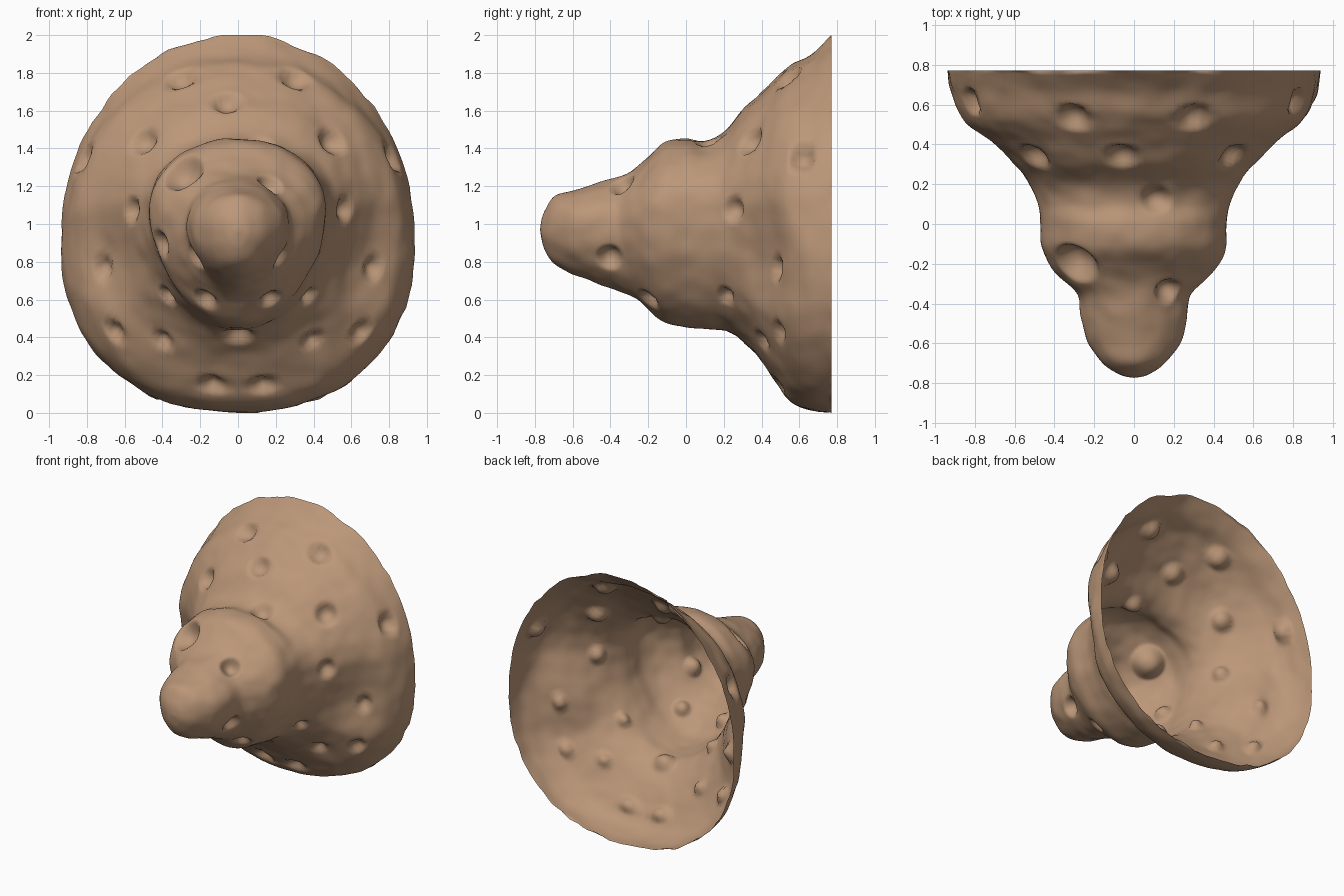
import bpy, bmesh, math
from mathutils import Vector, noise

if "Cube" in bpy.data.objects:
    bpy.data.objects.remove(bpy.data.objects["Cube"])

SEG, SUB = 144, 8

# Sections along the cone: y, top z, bottom z, half width, height of widest point
rows = [(-0.768, 0.99, 0.95, 0.02, .97), (-0.755, 1.07, 0.87, 0.07, .97), (-0.70, 1.15, 0.79, 0.15, .98),
        (-0.60, 1.18, 0.735, 0.232, .98), (-0.48, 1.215, 0.69, 0.265, .99), (-0.36, 1.25, 0.65, 0.28, 1.0),
        (-0.28, 1.285, 0.615, 0.36, 1.03), (-0.20, 1.35, 0.55, 0.43, 1.06), (-0.11, 1.43, 0.48, 0.465, 1.08),
        (0.0, 1.455, 0.455, 0.468, 1.08), (0.10, 1.44, 0.44, 0.485, 1.07), (0.20, 1.485, 0.43, 0.53, 1.06),
        (0.30, 1.615, 0.375, 0.61, 1.05), (0.40, 1.70, 0.27, 0.715, 1.04), (0.49, 1.785, 0.14, 0.83, 1.02),
        (0.56, 1.845, 0.055, 0.88, .98), (0.67, 1.905, 0.01, 0.922, .92), (0.768, 2.0, 0.005, 0.938, .90)]

# Broad shallow hollows on the lower flanks, then pits; x, y, z, radius, depth (mirrored)
paired = [(.68, .44, .84, .34, .055),
          (.31, .52, 1.78, .09, .06), (.48, .36, 1.43, .085, .06), (.81, .62, 1.36, .08, .06),
          (.57, .25, 1.08, .07, .05), (.23, -.40, .82, .075, .055), (.72, .50, .78, .06, .05),
          (.17, -.20, .61, .065, .05), (.38, .20, .61, .055, .045), (.64, .51, .44, .06, .045),
          (.39, .41, .39, .055, .045), (.15, .48, .15, .065, .05)]
# Pits that appear once
single = [(-.06, .35, 1.63, .085, .055), (-.28, -.18, 1.25, .125, .09), (.12, .12, 1.43, .08, .05),
          (.17, -.33, 1.20, .075, .06), (-.42, -.18, .90, .075, .05), (0, .25, .41, .085, .06)]


def spline(p, t):
    a, b, c, d = p
    return 0.5 * (2*b + (c-a)*t + (2*a-5*b+4*c-d)*t*t + (3*b-a-3*c+d)*t**3)


def section(i, t):
    ids = [max(0, min(len(rows) - 1, k)) for k in (i-1, i, i+1, i+2)]
    return [spline([rows[k][n] for k in ids], t) for n in range(5)]


def power(v, e):
    return math.copysign(abs(v) ** e, v)


# Hollow cone shell, open at the back
sections = [section(i, s / SUB) for i in range(len(rows) - 1) for s in range(SUB)] + [rows[-1]]
bm = bmesh.new()
rings = []
for y, top, bot, w, cz in sections:
    full = min(1, max(0, (y - 0.2) / 0.3))    # lower rim is fuller than an ellipse
    ring = []
    for k in range(SEG):
        a = 2 * math.pi * k / SEG
        s, c = math.sin(a), math.cos(a)
        e = 2 / (2.05 if s > 0 else 1.88 + 0.34 * full)
        z = cz + power(s, e) * ((top - cz) if s > 0 else (cz - bot))
        ring.append(bm.verts.new((w * power(c, e), y, z)))
    rings.append(ring)
for r0, r1 in zip(rings, rings[1:]):
    for k in range(SEG):
        j = (k + 1) % SEG
        bm.faces.new((r0[k], r0[j], r1[j], r1[k]))
tip = bm.verts.new((0, -0.77, 0.97))
for k in range(SEG):
    bm.faces.new((tip, rings[0][k], rings[0][(k + 1) % SEG]))
bmesh.ops.recalc_face_normals(bm, faces=bm.faces)
bm.normal_update()
if tip.link_faces[0].normal.y > 0:
    bmesh.ops.reverse_faces(bm, faces=bm.faces)
bm.normal_update()

# Press the pits inward and add gentle lumps
base = [(v, v.co.copy(), v.normal.copy()) for v in bm.verts]
pits = single + paired + [(-x, *rest) for x, *rest in paired]
move = {v: n * (0.008 * noise.noise(co * 4.5) + 0.006 * noise.noise(co * 10)) for v, co, n in base}
for x, y, z, rad, depth in pits:
    target = Vector((x, y, z))
    _, centre, axis = min(base, key=lambda b: (b[1] - target).length_squared)
    for v, co, n in base:
        d = (co - centre).length / rad
        if d < 1:
            move[v] -= axis * depth * ((1 - d * d) ** 2 if rad > 0.2 else (1 - d ** 2.5) ** 1.5)
for v, co, n in base:
    v.co += move[v]
    v.co.z = max(0.0, min(2.0, v.co.z))

# Slightly ragged rim
for v in rings[-1]:
    v.co.y = 0.77
    v.co.z = max(0.0, min(2.0, v.co.z + 0.02 * noise.noise(v.co * 11)))

mesh = bpy.data.meshes.new("pitted_cone_shell")
bm.to_mesh(mesh)
bm.free()
shell = bpy.data.objects.new("pitted_cone_shell", mesh)
bpy.context.collection.objects.link(shell)

tan = bpy.data.materials.new("tan_brown")
tan.diffuse_color = (0.50, 0.31, 0.19, 1)
tan.use_nodes = True
tan.node_tree.nodes["Principled BSDF"].inputs["Base Color"].default_value = tan.diffuse_color
mesh.materials.append(tan)
for p in mesh.polygons:
    p.use_smooth = True
